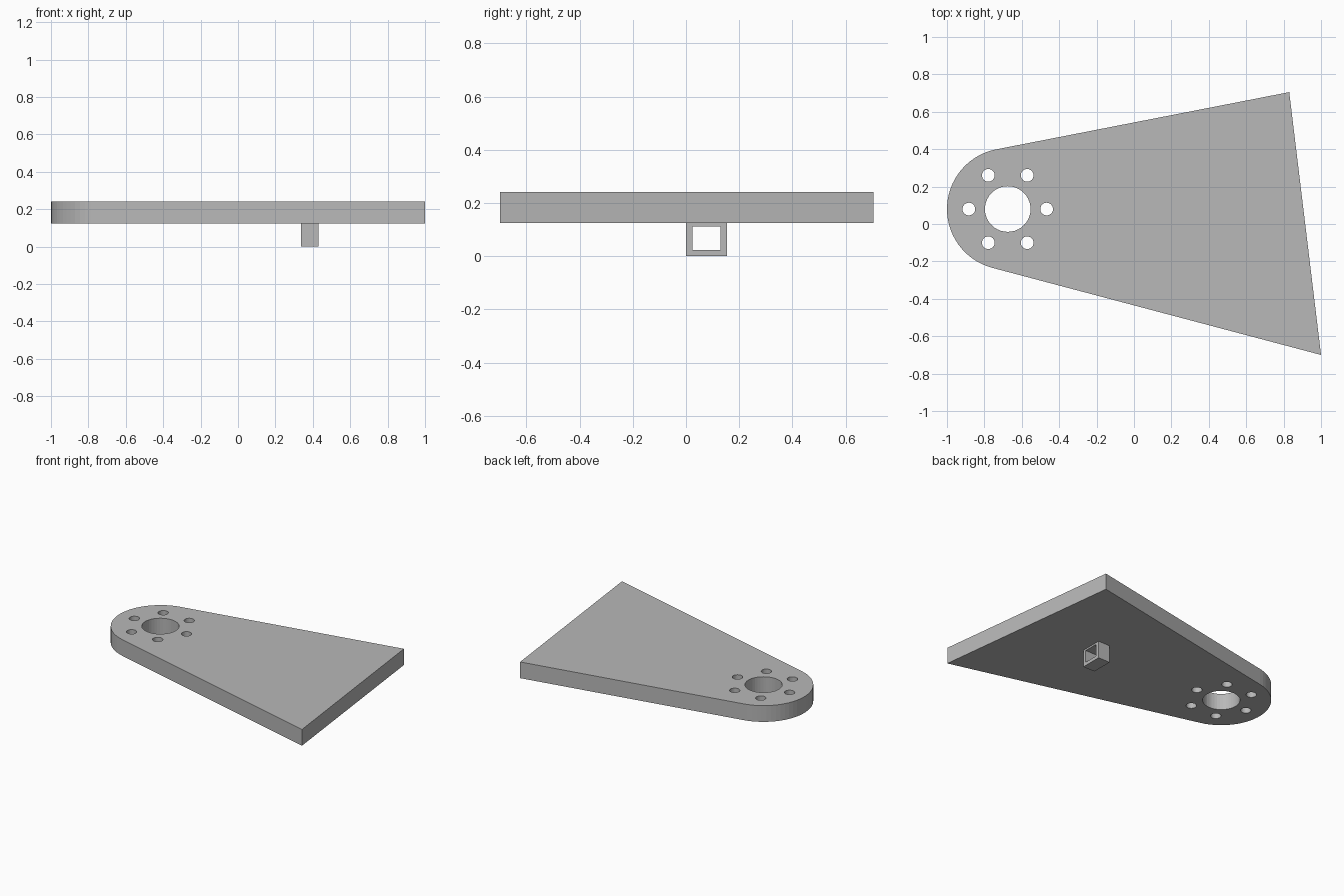
import bpy, bmesh
from math import sin, cos, pi, atan2, radians
from mathutils import Matrix, Vector

cube = bpy.data.objects.get("Cube")
if cube:
    bpy.data.objects.remove(cube, do_unlink=True)

# Single grey material
grey = bpy.data.materials.new("plain_grey")
grey.use_nodes = True
GREY = (0.48, 0.48, 0.48, 1)
grey.diffuse_color = GREY
grey.node_tree.nodes["Principled BSDF"].inputs["Base Color"].default_value = GREY


def arc(center, radius, start, end, steps):
    """Points along an arc, including both ends."""
    return [center + radius * Vector((cos(a), sin(a)))
            for a in (start + (end - start) * i / steps for i in range(steps + 1))]


def circle(center, radius, sides=40):
    return arc(center, radius, 0, 2 * pi, sides)[:-1]


def rectangle(x0, y0, x1, y1):
    return [(x0, y0), (x1, y0), (x1, y1), (x0, y1)]


def solid(name, loops, thickness, matrix):
    """Extrude an outline (first loop) with holes (other loops) into a mesh."""
    curve = bpy.data.curves.new(name, 'CURVE')
    curve.dimensions = '2D'
    curve.fill_mode = 'BOTH'
    curve.extrude = thickness / 2
    for loop in loops:
        spline = curve.splines.new('POLY')
        spline.points.add(len(loop) - 1)
        for point, (x, y) in zip(spline.points, loop):
            point.co = (x, y, 0, 1)
        spline.use_cyclic_u = True
    temp = bpy.data.objects.new(name + "_outline", curve)
    bpy.context.collection.objects.link(temp)
    graph = bpy.context.evaluated_depsgraph_get()
    mesh = bpy.data.meshes.new_from_object(temp.evaluated_get(graph))
    bpy.data.objects.remove(temp, do_unlink=True)

    bm = bmesh.new()
    bm.from_mesh(mesh)
    bmesh.ops.remove_doubles(bm, verts=bm.verts, dist=0.0001)
    bmesh.ops.recalc_face_normals(bm, faces=bm.faces)
    bm.transform(matrix)
    for face in bm.faces:
        face.smooth = False
        face.material_index = 0
    bm.to_mesh(mesh)
    bm.free()
    mesh.name = name
    mesh.materials.clear()
    mesh.materials.append(grey)
    obj = bpy.data.objects.new(name, mesh)
    bpy.context.collection.objects.link(obj)
    return obj


# Tapered plate: rounded hub end with straight sides tangent to it
hub = Vector((-0.675, 0.08))
hub_radius = 0.325
back_corner = Vector((0.83, 0.705))
front_corner = Vector((1.0, -0.7))
start = radians(100.8)
end = radians(254.9)
outline = arc(hub, hub_radius, start, end, 28) + [front_corner, back_corner]

# Centre bore and ring of six bolt holes
holes = [circle(hub, 0.122)]
for bolt in arc(hub, 0.208, 0, 2 * pi, 6)[:-1]:
    holes.append(circle(bolt, 0.034, 24))

bottom, top = 0.124, 0.241
solid("plate", [outline] + holes, top - bottom,
      Matrix.Translation((0, 0, (top + bottom) / 2)))

# Square loop bracket under the plate, open along x
to_side = Matrix.Rotation(pi / 2, 4, 'Z') @ Matrix.Rotation(pi / 2, 4, 'X')
solid("loop_bracket",
      [rectangle(0, 0, 0.155, bottom), rectangle(0.024, 0.024, 0.129, 0.112)],
      0.094, Matrix.Translation((0.384, 0, 0)) @ to_side)
